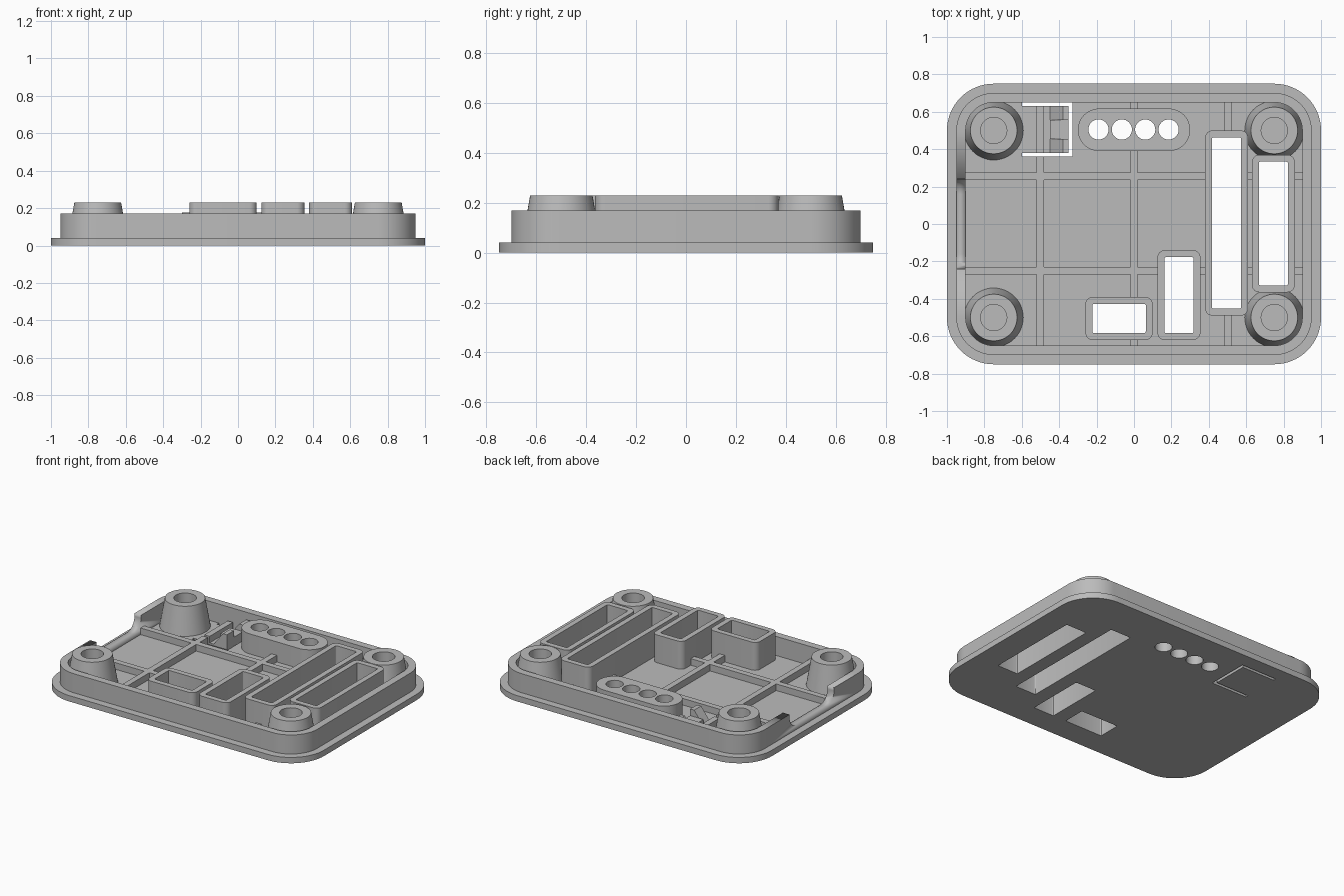
import bpy, bmesh, math
from mathutils import Matrix

if "Cube" in bpy.data.objects:
    bpy.data.objects.remove(bpy.data.objects["Cube"], do_unlink=True)

GREY = bpy.data.materials.new("plain_grey")
GREY.use_nodes = True
GREY.diffuse_color = (0.5, 0.5, 0.5, 1)
GREY.node_tree.nodes["Principled BSDF"].inputs["Base Color"].default_value = (0.5, 0.5, 0.5, 1)

FLOOR, RIM, TOP, RIB = 0.04, 0.17, 0.23, 0.085


def finish(name, bm):
    """Turn a bmesh into a shaded, coloured object."""
    bmesh.ops.remove_doubles(bm, verts=bm.verts, dist=1e-5)
    bmesh.ops.recalc_face_normals(bm, faces=bm.faces)
    mesh = bpy.data.meshes.new(name)
    bm.to_mesh(mesh)
    bm.free()
    mesh.materials.clear()
    mesh.materials.append(GREY)
    ob = bpy.data.objects.new(name, mesh)
    bpy.context.collection.objects.link(ob)
    bpy.ops.object.select_all(action='DESELECT')
    ob.select_set(True)
    bpy.context.view_layer.objects.active = ob
    bpy.ops.object.shade_smooth_by_angle(angle=math.radians(30))
    return ob


def rounded(x0, x1, y0, y1, r, n=8):
    """Outline of a rectangle with rounded corners."""
    corners = [(x1 - r, y1 - r), (x0 + r, y1 - r), (x0 + r, y0 + r), (x1 - r, y0 + r)]
    return [(cx + r * math.cos((q + i / n) * math.pi / 2),
             cy + r * math.sin((q + i / n) * math.pi / 2))
            for q, (cx, cy) in enumerate(corners) for i in range(n + 1)]


def circle(cx, cy, r, n=32):
    return [(cx + r * math.cos(2 * math.pi * i / n),
             cy + r * math.sin(2 * math.pi * i / n)) for i in range(n)]


def prism(name, outlines, z0, z1, matrix=Matrix()):
    """Extrude outlines; inner outlines become holes."""
    cu = bpy.data.curves.new(name, 'CURVE')
    cu.dimensions, cu.fill_mode = '2D', 'BOTH'
    cu.extrude = (z1 - z0) / 2
    for pts in outlines:
        sp = cu.splines.new('POLY')
        sp.points.add(len(pts) - 1)
        for p, (x, y) in zip(sp.points, pts):
            p.co = (x, y, 0, 1)
        sp.use_cyclic_u = True
    tmp = bpy.data.objects.new(name + "_curve", cu)
    bpy.context.collection.objects.link(tmp)
    mesh = bpy.data.meshes.new_from_object(tmp.evaluated_get(bpy.context.evaluated_depsgraph_get()))
    bpy.data.objects.remove(tmp)
    bm = bmesh.new()
    bm.from_mesh(mesh)
    bpy.data.meshes.remove(mesh)
    bm.transform(matrix @ Matrix.Translation((0, 0, (z0 + z1) / 2)))
    return finish(name, bm)


def box(name, x0, x1, y0, y1, z0, z1):
    return prism(name, [[(x0, y0), (x1, y0), (x1, y1), (x0, y1)]], z0, z1)


# Rectangular shafts: outer bounds
SHAFTS = {
    "small_shaft": (-0.26, 0.10, -0.62, -0.39),
    "medium_shaft": (0.125, 0.355, -0.62, -0.14),
    "long_shaft": (0.38, 0.61, -0.49, 0.50),
    "side_shaft": (0.63, 0.86, -0.365, 0.37),
}
T = 0.037
windows = {k: rounded(a + T, b - T, c + T, d - T, 0.008, 3) for k, (a, b, c, d) in SHAFTS.items()}
holes = [circle(-0.19 + 0.125 * i, 0.505, 0.054) for i in range(4)]

# Base plate, with a U-shaped slit that frees the spring tongue
slit = [(-0.6, 0.36), (-0.33, 0.36), (-0.33, 0.65), (-0.6, 0.65),
        (-0.6, 0.63), (-0.35, 0.63), (-0.35, 0.38), (-0.6, 0.38)]
prism("base_plate", [rounded(-1, 1, -0.75, 0.75, 0.25, 16), slit, *holes, *windows.values()], 0, FLOOR)

# Rim wall with a rounded notch in its right side
wall = prism("rim_wall", [rounded(-0.95, 0.95, -0.7, 0.7, 0.2, 16),
                          rounded(-0.9, 0.9, -0.65, 0.65, 0.15, 16)], FLOOR, RIM)
yz_to_world = Matrix(((0, 0, 1, 0), (1, 0, 0, 0), (0, 1, 0, 0), (0, 0, 0, 1)))
cutter = prism("notch_cutter", [rounded(-0.24, 0.24, 0.07, 0.4, 0.08)], -1.05, -0.85, yz_to_world)
cutter.hide_render = True
mod = wall.modifiers.new("notch", 'BOOLEAN')
mod.operation, mod.solver, mod.object = 'DIFFERENCE', 'EXACT', cutter
bpy.ops.object.select_all(action='DESELECT')
bpy.context.view_layer.objects.active = wall
wall.select_set(True)
bpy.ops.object.modifier_apply(modifier=mod.name)
bpy.data.objects.remove(cutter)

# Shafts and the four-hole block
for name, (a, b, c, d) in SHAFTS.items():
    prism(name, [rounded(a, b, c, d, 0.04), windows[name]], FLOOR, TOP)
prism("four_hole_block", [rounded(-0.3, 0.3, 0.39, 0.617, 0.113, 12), *holes], FLOOR, 0.177)

# Tapered corner posts with blind holes
for sx, side in ((-1, "right"), (1, "left")):
    for sy, end in ((-1, "front"), (1, "back")):
        bm = bmesh.new()
        prof = [(0.158, FLOOR), (0.125, TOP), (0.07, TOP), (0.07, 0.05), (0, 0.05)]
        vs = [bm.verts.new((r, 0, z)) for r, z in prof]
        es = [bm.edges.new(pair) for pair in zip(vs, vs[1:])]
        bmesh.ops.spin(bm, geom=vs + es, cent=(0, 0, 0), axis=(0, 0, 1),
                       angle=2 * math.pi, steps=48)
        bm.transform(Matrix.Translation((sx * 0.75, sy * 0.5, 0)))
        finish(f"{end}_{side}_post", bm)

# Floor ribs, interrupted at the shafts
W = 0.02
LENGTHWISE = {-0.5: [(-0.65, 0.36), (0.38, 0.63)],
              0: [(-0.65, -0.6), (-0.41, 0.41), (0.6, 0.65)],
              0.5: [(-0.65, -0.47), (0.48, 0.65)]}
for x, spans in LENGTHWISE.items():
    for a, b in spans:
        box("lengthwise_rib", x - W, x + W, a, b, FLOOR, RIB)
SHORT = [(0.59, 0.65), (0.84, 0.9)]
CROSSWISE = {0.255: [(-0.9, 0.4)] + SHORT,
             -0.25: [(-0.9, 0.145), (0.335, 0.4)] + SHORT}
for y, spans in CROSSWISE.items():
    for a, b in spans:
        box("crosswise_rib", a, b, y - W, y + W, FLOOR, RIB)

# Tongue details: a central pad and two sloped prongs
box("tongue_pad", -0.45, -0.35, 0.455, 0.555, FLOOR, RIB)
xz_to_world = Matrix(((1, 0, 0, 0), (0, 0, 1, 0), (0, 1, 0, 0), (0, 0, 0, 1)))
wedge = [(-0.45, FLOOR), (-0.35, FLOOR), (-0.35, 0.13), (-0.38, 0.13)]
for y in (0.38, 0.555):
    prism("tongue_prong", [wedge], y, y + 0.075, xz_to_world)
